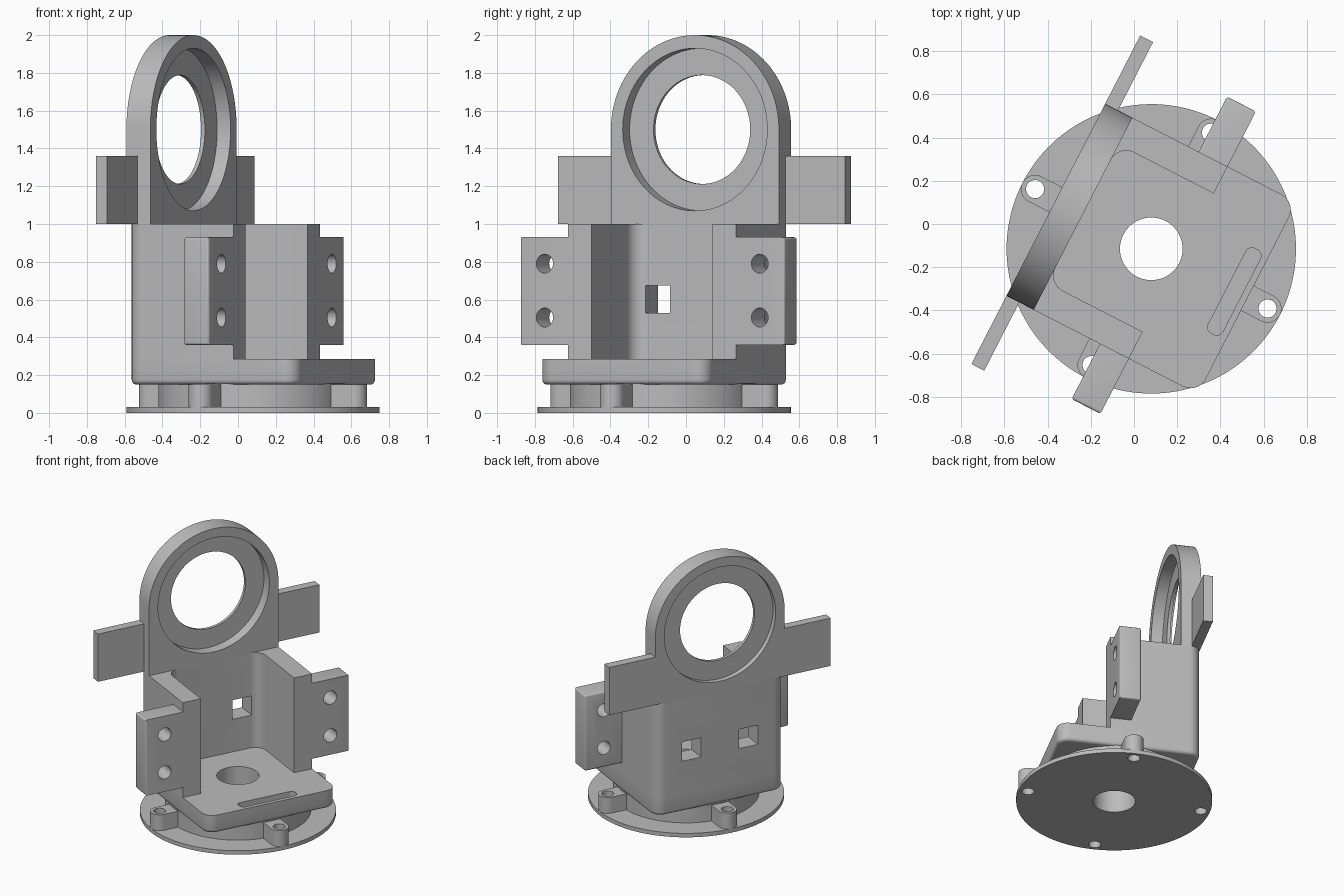
import bpy, bmesh
from math import sin, cos, pi, radians
from mathutils import Matrix, Vector

cube = bpy.data.objects.get("Cube")
if cube:
    bpy.data.objects.remove(cube, do_unlink=True)

# Local frame: x forward, y to the left, origin on the round foot's axis
FRAME = Matrix.Translation((0.08, -0.115, 0)) @ Matrix.Rotation(radians(-27.2), 4, 'Z')

grey = bpy.data.materials.new("light_grey")
grey.use_nodes = True
COLOUR = (0.5, 0.5, 0.5, 1)
grey.diffuse_color = COLOUR
grey.node_tree.nodes["Principled BSDF"].inputs["Base Color"].default_value = COLOUR


def arc(cx, cy, r, start, end, steps):
    angles = [start + (end - start) * i / steps for i in range(steps + 1)]
    return [(cx + r * cos(t), cy + r * sin(t)) for t in angles]


def circle(cx, cy, r, steps=72):
    return arc(cx, cy, r, 0, 2 * pi, steps)[:-1]


def rounded(corners, steps=8):
    """Polygon from (x, y, radius); right-angled corners get an arc."""
    out = []
    for i, (x, y, r) in enumerate(corners):
        p = Vector((x, y))
        if not r:
            out.append((x, y))
            continue
        a = (Vector(corners[i - 1][:2]) - p).normalized()
        b = (Vector(corners[(i + 1) % len(corners)][:2]) - p).normalized()
        centre = p + (a + b) * r
        for k in range(steps + 1):
            t = k / steps * pi / 2
            out.append(tuple(centre - b * r * cos(t) - a * r * sin(t)))
    return out


def rectangle(x0, x1, y0, y1, r=0):
    return rounded([(x0, y0, r), (x1, y0, r), (x1, y1, r), (x0, y1, r)])


def prism(name, outline, lo, hi, axis='z', bevel=0, pick=None):
    """Extrude an outline along z (outline in x, y) or x (outline in y, z)."""
    bm = bmesh.new()
    place = (lambda p, h: (p[0], p[1], h)) if axis == 'z' else (lambda p, h: (h, p[0], p[1]))
    low = [bm.verts.new(place(p, lo)) for p in outline]
    high = [bm.verts.new(place(p, hi)) for p in outline]
    bm.faces.new(low)
    bm.faces.new(high)
    n = len(outline)
    for i in range(n):
        j = (i + 1) % n
        bm.faces.new((low[i], low[j], high[j], high[i]))
    bmesh.ops.recalc_face_normals(bm, faces=bm.faces)
    if bevel:
        edges = [e for e in bm.edges if pick(e)]
        bmesh.ops.bevel(bm, geom=edges, offset=bevel, segments=4, profile=0.5, affect='EDGES')
    bm.transform(FRAME)
    mesh = bpy.data.meshes.new(name)
    bm.to_mesh(mesh)
    bm.free()
    mesh.materials.append(grey)
    obj = bpy.data.objects.new(name, mesh)
    bpy.context.collection.objects.link(obj)
    return obj


def finish(obj, cutters=()):
    """Cut the openings, then smooth the curved faces."""
    bpy.ops.object.select_all(action='DESELECT')
    obj.select_set(True)
    bpy.context.view_layer.objects.active = obj
    for c in cutters:
        mod = obj.modifiers.new("cut", 'BOOLEAN')
        mod.operation = 'DIFFERENCE'
        mod.solver = 'EXACT'
        mod.object = c
        bpy.ops.object.modifier_apply(modifier=mod.name)
    bpy.ops.object.shade_smooth_by_angle(angle=radians(30))


cutters = []


def cutter(*args):
    obj = prism("cutter", *args)
    obj.hide_render = True
    cutters.append(obj)
    return obj


# Round foot with a centre bore and four screw lugs
bore = cutter(circle(0, 0, 0.145), -0.1, 0.4)
screw_holes = []
for i in range(4):
    t = i * pi / 2
    screw_holes.append(cutter(circle(0.605 * cos(t), 0.605 * sin(t), 0.042, 32), -0.1, 0.2))
    tab = [(0.45, -0.065)] + arc(0.605, 0, 0.065, -pi / 2, pi / 2, 20) + [(0.45, 0.065)]
    tab = [(x * cos(t) - y * sin(t), x * sin(t) + y * cos(t)) for x, y in tab]
    finish(prism(f"screw_lug_{i + 1}", tab, 0.03, 0.15), [screw_holes[i]])
finish(prism("foot_disc", circle(0, 0, 0.67, 128), 0, 0.03), [bore] + screw_holes)
finish(prism("foot_hub", circle(0, 0, 0.5, 96), 0.03, 0.155), [bore])

# Floor of the cradle, with a rounded lower rim and a slot near the front
slot = cutter(rectangle(0.395, 0.47, -0.22, 0.22, 0.03), 0.22, 0.4)
floor = prism("cradle_floor", rectangle(-0.497, 0.5, -0.5, 0.5, 0.08), 0.15, 0.285,
              bevel=0.025, pick=lambda e: all(v.co.z < 0.16 for v in e.verts))
finish(floor, [bore, slot])

# U-shaped wall with two square windows in the back
windows = [cutter(rectangle(-0.6, -0.2, y - 0.073, y + 0.073), 0.53, 0.675)
           for y in (-0.22, 0.22)]
wall = prism("cradle_wall", rounded([
    (-0.497, -0.5, 0.08), (0.14, -0.5, 0), (0.14, -0.36, 0), (-0.355, -0.36, 0.08),
    (-0.355, 0.36, 0.08), (0.14, 0.36, 0), (0.14, 0.5, 0), (-0.497, 0.5, 0.08)]), 0.285, 1)
finish(wall, windows)

# Drilled ears and flat wings on both sides
for side, s in (("left", 1), ("right", -1)):
    holes = [cutter(circle(s * 0.64, z, 0.05, 40), -0.1, 0.3, 'x') for z in (0.505, 0.79)]
    y0, y1 = sorted((s * 0.49, s * 0.787))
    ear = prism(f"{side}_ear", rectangle(-0.01, 0.14, y0, y1), 0.36, 0.93, bevel=0.013,
                pick=lambda e: not all(abs(v.co.y) < 0.5 for v in e.verts)
                and not all(v.co.x > 0.13 and abs(v.co.z - e.verts[0].co.z) < 0.01
                            for v in e.verts))
    finish(ear, holes)
    y0, y1 = sorted((s * 0.49, s * 0.855))
    finish(prism(f"{side}_wing", rectangle(-0.497, -0.43, y0, y1), 1, 1.36))

# Upright ring plate, recessed on both faces around the opening
plate = prism("ring_plate", [(-0.5, 1), (0.5, 1)] + arc(0, 1.5, 0.5, 0, pi, 64),
              -0.497, -0.355, 'x')
opening = cutter(circle(0, 1.5, 0.288, 96), -0.7, -0.2, 'x')
front_recess = cutter(circle(0, 1.5, 0.43, 96), -0.435, -0.2, 'x')
back_recess = cutter(circle(0, 1.5, 0.43, 96), -0.7, -0.458, 'x')
finish(plate, [opening, front_recess, back_recess])

for c in cutters:
    bpy.data.objects.remove(c, do_unlink=True)
